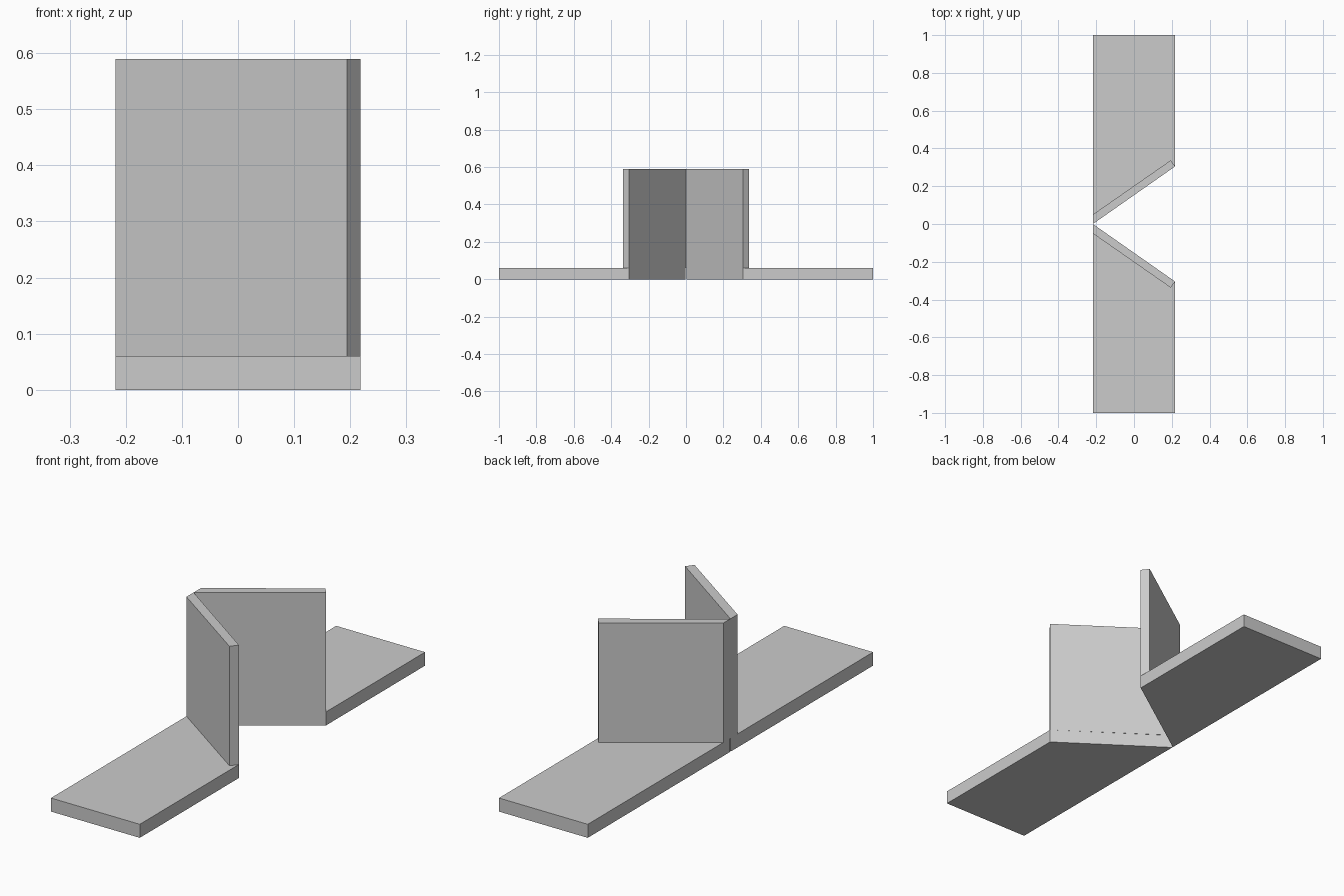
import bpy, bmesh

cube = bpy.data.objects.get("Cube")
if cube:
    bpy.data.objects.remove(cube)

grey = bpy.data.materials.new("plain grey")
grey.use_nodes = True
colour = (0.6, 0.6, 0.6, 1)
grey.diffuse_color = colour
grey.node_tree.nodes["Principled BSDF"].inputs["Base Color"].default_value = colour


def prism(name, outline, z0, z1):
    """Extrude a flat outline straight up."""
    bm = bmesh.new()
    face = bm.faces.new([bm.verts.new((x, y, z0)) for x, y in outline])
    top = bmesh.ops.extrude_face_region(bm, geom=[face])["geom"]
    bmesh.ops.translate(bm, vec=(0, 0, z1 - z0),
                        verts=[v for v in top if isinstance(v, bmesh.types.BMVert)])
    bmesh.ops.recalc_face_normals(bm, faces=bm.faces)
    mesh = bpy.data.meshes.new(name)
    bm.to_mesh(mesh)
    bm.free()
    mesh.materials.append(grey)
    bpy.context.collection.objects.link(bpy.data.objects.new(name, mesh))


W = 0.218       # half width
CUT = 0.305     # where the slanted cut meets the open side
BASE_TOP = 0.06
WALL_TOP = 0.59

for side, s in (("front", -1), ("back", 1)):
    # Base slab with a slanted inner end
    slab = [(-W, 1), (W, 1), (W, CUT), (-W, 0.002)]
    prism(side + "_base", [(x, s * y) for x, y in slab], 0, BASE_TOP)
    # Upright panel along the slanted end
    panel = [(-W, 0), (W, CUT), (W - 0.024, CUT + 0.032), (-W, 0.05)]
    prism(side + "_wall", [(x, s * y) for x, y in panel], BASE_TOP, WALL_TOP)
